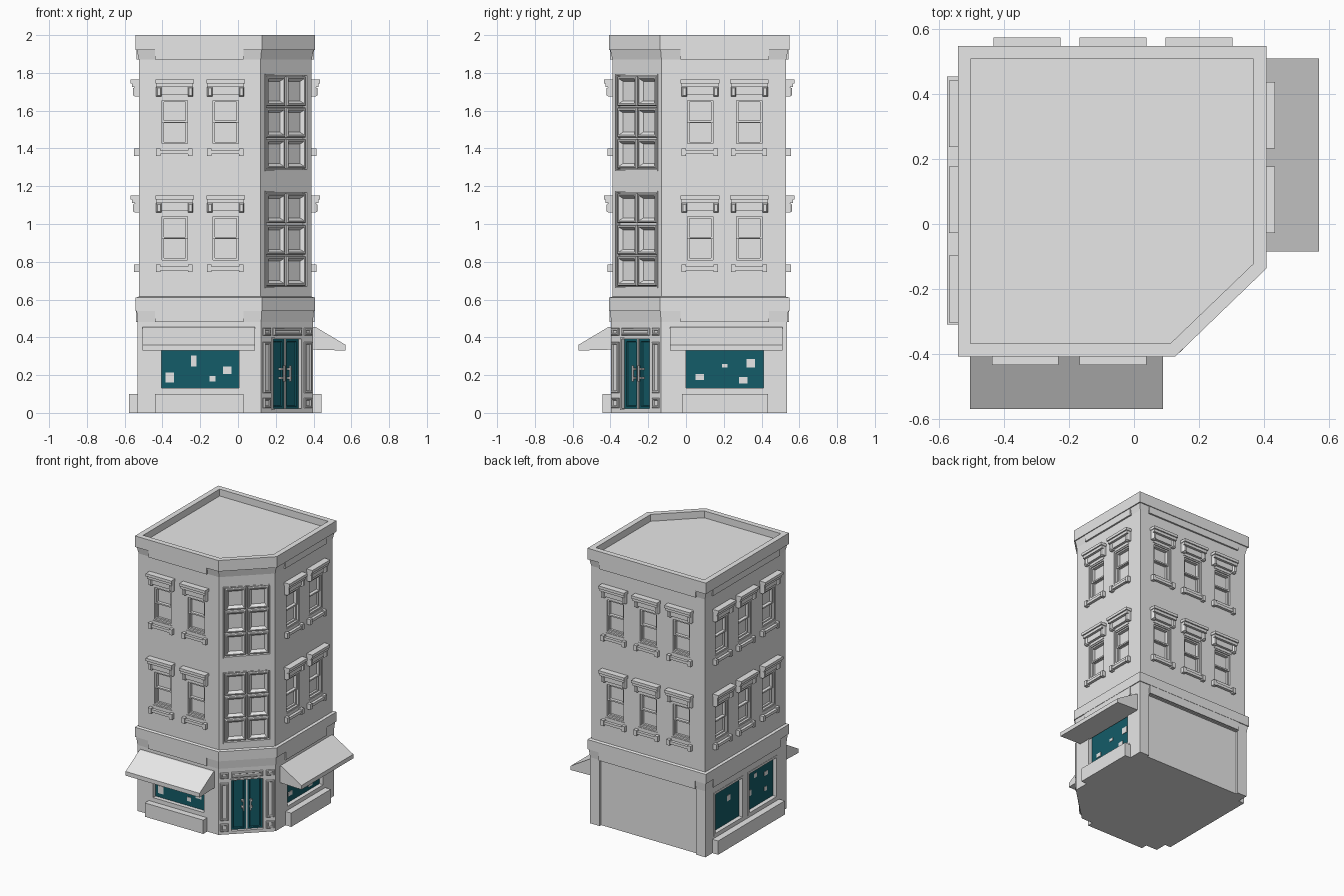
import bpy, bmesh
from math import radians
from mathutils import Matrix, Vector

cube = bpy.data.objects.get("Cube")
if cube:
    bpy.data.objects.remove(cube, do_unlink=True)


def material(name, rgb):
    m = bpy.data.materials.new(name)
    m.use_nodes = True
    m.diffuse_color = (*rgb, 1)
    m.node_tree.nodes["Principled BSDF"].inputs["Base Color"].default_value = (*rgb, 1)
    return m


GREY = material("light_grey", (0.8, 0.8, 0.8))
TEAL = material("dark_teal", (0.007, 0.107, 0.139))


def wall_frame(x, y, angle):
    """Local x runs along the wall, local -y points out of it."""
    return Matrix.Translation((x, y, 0)) @ Matrix.Rotation(radians(angle), 4, "Z")


FRONT = wall_frame(0, -0.39, 0)
RIGHT = wall_frame(0.39, 0, 90)
BACK = wall_frame(0, 0.53, 180)
LEFT = wall_frame(-0.525, 0, 270)
CORNER = wall_frame(0.255, -0.26, 45)


class Part:
    """Collects lofted solids into one named object."""

    def __init__(self, name, mat=GREY):
        self.name, self.mat, self.bm = name, mat, bmesh.new()

    def loft(self, rings, frame=Matrix()):
        rows = [[self.bm.verts.new(frame @ Vector(p)) for p in r] for r in rings]
        n = len(rows[0])
        for a, b in zip(rows, rows[1:]):
            for i in range(n):
                j = (i + 1) % n
                self.bm.faces.new((a[i], a[j], b[j], b[i]))
        self.bm.faces.new(rows[0][::-1])
        self.bm.faces.new(rows[-1])

    def panel(self, frame, u0, u1, z0, z1, steps):
        """Rectangle lofted outward through (inset, depth) steps."""
        self.loft([[(u0 + i, -d, z0 + i), (u1 - i, -d, z0 + i),
                    (u1 - i, -d, z1 - i), (u0 + i, -d, z1 - i)] for i, d in steps], frame)

    def box(self, frame, u0, u1, z0, z1, d0, d1):
        self.panel(frame, u0, u1, z0, z1, ((0, d0), (0, d1)))

    def border(self, frame, u0, u1, z0, z1, w, d0, d1):
        self.box(frame, u0, u0 + w, z0, z1, d0, d1)
        self.box(frame, u1 - w, u1, z0, z1, d0, d1)
        self.box(frame, u0 + w, u1 - w, z0, z0 + w, d0, d1)
        self.box(frame, u0 + w, u1 - w, z1 - w, z1, d0, d1)

    def finish(self):
        bmesh.ops.recalc_face_normals(self.bm, faces=self.bm.faces)
        mesh = bpy.data.meshes.new(self.name)
        self.bm.to_mesh(mesh)
        self.bm.free()
        mesh.materials.append(self.mat)
        ob = bpy.data.objects.new(self.name, mesh)
        bpy.context.collection.objects.link(ob)
        return ob


def outline(o, z):
    """Footprint with one cut corner, grown outward by o."""
    k = 0.414 * o
    return [(-0.525 - o, -0.39 - o, z), (0.12 + k, -0.39 - o, z), (0.39 + o, -0.13 - k, z),
            (0.39 + o, 0.53 + o, z), (-0.525 - o, 0.53 + o, z)]


# Walls, belt course, roof cornice and sunken roof in one profile
walls = Part("building_walls")
profile = [(0.006, 0), (0.006, 0.48), (0.012, 0.54), (0.018, 0.54), (0.018, 0.61), (0, 0.615),
           (0, 1.87), (0.01, 1.92), (0.018, 1.92), (0.018, 2), (-0.021, 2), (-0.021, 1.95)]
walls.loft([outline(o, z) for o, z in profile])
cutters = Part("opening_cutters")

# Upper windows with hoods and sills
WINDOWS = {"front": (FRONT, (-0.335, -0.065)), "right": (RIGHT, (0.075, 0.335)),
           "back": (BACK, (-0.2, 0.065, 0.33)), "left": (LEFT, (-0.34, -0.075, 0.2))}
for side, (f, centres) in WINDOWS.items():
    sash, hood, sill = (Part(f"{side}_window_{p}") for p in ("sashes", "hoods", "sills"))
    for c in centres:
        for z in (0.8, 1.415):
            u0, u1 = c - 0.077, c + 0.077
            cutters.box(f, u0, u1, z, z + 0.25, -0.035, 0.05)
            sash.border(f, u0, u1, z, z + 0.25, 0.01, -0.036, -0.004)
            sash.border(f, u0 + 0.01, u1 - 0.01, z + 0.122, z + 0.24, 0.01, -0.036, -0.012)
            sash.border(f, u0 + 0.01, u1 - 0.01, z + 0.01, z + 0.13, 0.01, -0.036, -0.02)
            hood.box(f, c - 0.103, c + 0.103, z + 0.33, z + 0.35, -0.005, 0.045)
            hood.box(f, c - 0.098, c + 0.098, z + 0.31, z + 0.33, -0.005, 0.036)
            hood.box(f, c - 0.08, c + 0.08, z + 0.27, z + 0.31, -0.005, 0.018)
            sill.box(f, c - 0.09, c + 0.09, z - 0.045, z - 0.025, -0.005, 0.02)
            for s in (-1, 1):
                a, b = sorted((c + s * 0.07, c + s * 0.098))
                hood.panel(f, a, b, z + 0.26, z + 0.31, ((0, -0.005), (0, 0.02), (0.006, 0.03)))
                sill.box(f, a, b - 0.004, z - 0.055, z - 0.015, -0.005, 0.026)
    for p in (sash, hood, sill):
        p.finish()

# Shop windows: glass, frame and paper notices (u, z, width, height)
SHOPS = {
    "front": (FRONT, -0.42, 0.02, [(-0.385, 0.16, 0.045, 0.055), (-0.25, 0.245, 0.03, 0.06),
                                   (-0.15, 0.165, 0.03, 0.03), (-0.08, 0.205, 0.045, 0.04)]),
    "right": (RIGHT, -0.015, 0.425, [(0.05, 0.175, 0.045, 0.03), (0.19, 0.24, 0.03, 0.02),
                                     (0.32, 0.24, 0.045, 0.045), (0.28, 0.155, 0.045, 0.035)]),
    "left_rear": (LEFT, -0.44, -0.095, [(-0.25, 0.29, 0.04, 0.04)]),
    "left_front": (LEFT, -0.05, 0.295, [(0, 0.23, 0.03, 0.04), (0.06, 0.34, 0.03, 0.03),
                                        (0.18, 0.31, 0.04, 0.03), (0.18, 0.2, 0.03, 0.03)]),
}
for side, (f, u0, u1, notices) in SHOPS.items():
    cutters.box(f, u0, u1, 0.115, 0.43, -0.03, 0.05)
    glass = Part(f"{side}_shop_glass", TEAL)
    glass.box(f, u0 + 0.01, u1 - 0.01, 0.12, 0.42, -0.031, -0.022)
    glass.finish()
    trim = Part(f"{side}_shop_frame")
    trim.border(f, u0, u1, 0.115, 0.43, 0.016, -0.031, 0.008)
    trim.finish()
    paper = Part(f"{side}_shop_notices")
    for u, z, w, h in notices:
        paper.box(f, u, u + w, z, z + h, -0.023, -0.019)
    paper.finish()

# Plinths below the shop windows and thin ledges over them and under the cornice
plinth, ledge = Part("shop_plinths"), Part("wall_ledges")
for f, u0, u1 in ((FRONT, -0.44, 0.03), (RIGHT, -0.02, 0.435), (LEFT, -0.455, 0.31)):
    plinth.box(f, u0, u1, 0, 0.1, -0.005, 0.052)
for f, u0, u1 in ((FRONT, -0.44, 0.03), (RIGHT, -0.03, 0.44),
                  (LEFT, -0.455, 0.31), (BACK, -0.32, 0.455)):
    ledge.box(f, u0, u1, 1.87, 1.92, -0.005, 0.012)
    ledge.box(f, u0, u1, 0.48, 0.54, -0.005, 0.016)
plinth.finish()
ledge.finish()

# Sunken blank panel on the rear ground floor
cutters.box(BACK, -0.32, 0.455, -0.05, 0.475, -0.012, 0.05)

# Wedge awnings with a short valance
for name, f, u0, u1 in (("front", FRONT, -0.505, 0.09), ("right", RIGHT, -0.085, 0.51)):
    awning = Part(f"{name}_awning")
    section = ((0, 0.335), (0, 0.455), (0.02, 0.455), (0.18, 0.36), (0.18, 0.33))
    awning.loft([[(u, -d, z) for d, z in section] for u in (u0, u1)], f)
    awning.finish()

# Corner bay: two recessed groups of six bevelled panes
panes = Part("corner_bay_panes")
for z in (0.66, 1.28):
    cutters.box(CORNER, -0.16, 0.16, z, z + 0.515, -0.025, 0.05)
    panes.border(CORNER, -0.16, 0.16, z, z + 0.515, 0.008, -0.026, 0.004)
    for col in (-0.147, 0.005):
        for row in range(3):
            b = z + 0.013 + row * 0.166
            panes.panel(CORNER, col, col + 0.142, b, b + 0.157,
                        ((0, -0.026), (0, -0.004), (0.005, 0.002), (0.012, 0.002), (0.027, -0.016)))
panes.finish()

# Double entrance door with frame and pull handles
cutters.box(CORNER, -0.115, 0.115, 0.015, 0.4, -0.035, 0.05)
door, door_trim = Part("entrance_doors", TEAL), Part("entrance_frame")
handles = Part("door_handles")
for s in (-1, 1):
    a, b = sorted((s * 0.006, s * 0.105))
    door.panel(CORNER, a, b, 0.02, 0.392,
               ((0, -0.036), (0, -0.012), (0.014, -0.012), (0.018, -0.02)))
    a, b = sorted((s * 0.018, s * 0.027))
    handles.box(CORNER, a, b, 0.165, 0.25, 0.004, 0.012)
    for z in (0.18, 0.228):
        a, b = sorted((s * 0.018, s * 0.036))
        handles.box(CORNER, a, b, z, z + 0.01, -0.02, 0.006)
door_trim.border(CORNER, -0.115, 0.115, 0.015, 0.4, 0.009, -0.036, 0.01)
door_trim.box(CORNER, -0.005, 0.005, 0.02, 0.395, -0.036, -0.006)

# Raised panels on the entrance pilasters and lintel
surround = Part("entrance_panels")
relief = ((0, 0), (0, 0.012), (0.004, 0.016), (0.01, 0.016), (0.014, 0.01))
for c in (-0.153, 0.153):
    for z0, z1 in ((0.025, 0.08), (0.105, 0.375), (0.41, 0.45)):
        surround.panel(CORNER, c - 0.027, c + 0.027, z0, z1, relief)
surround.panel(CORNER, -0.105, 0.105, 0.41, 0.45, relief)
for p in (door, door_trim, handles, surround):
    p.finish()

# Cut the openings into the walls
wall_object = walls.finish()
cutter_object = cutters.finish()
cutter_object.hide_render = True
cutter_object.hide_viewport = True
cut = wall_object.modifiers.new("openings", "BOOLEAN")
cut.operation, cut.solver, cut.object = "DIFFERENCE", "EXACT", cutter_object
